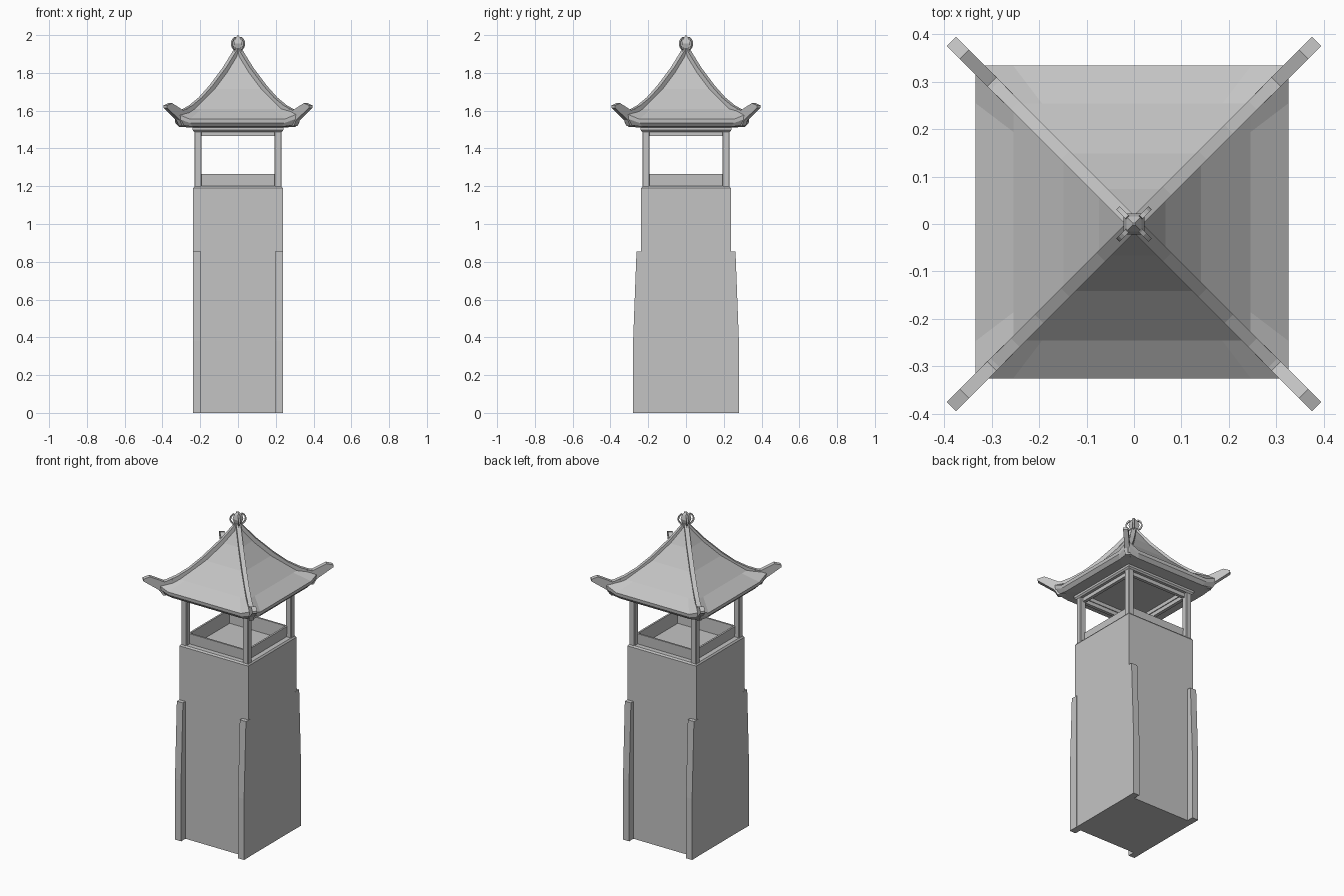
import bpy, bmesh, math
from mathutils import Matrix, Vector

cube = bpy.data.objects.get("Cube")
if cube:
    bpy.data.objects.remove(cube, do_unlink=True)

stone = bpy.data.materials.new("grey_stone")
stone.use_nodes = True
grey = (0.55, 0.55, 0.55, 1)
stone.diffuse_color = grey
stone.node_tree.nodes["Principled BSDF"].inputs["Base Color"].default_value = grey


def finish(name, bm):
    bmesh.ops.recalc_face_normals(bm, faces=bm.faces)
    mesh = bpy.data.meshes.new(name)
    bm.to_mesh(mesh)
    bm.free()
    mesh.materials.append(stone)
    ob = bpy.data.objects.new(name, mesh)
    bpy.context.collection.objects.link(ob)
    return ob


def square_ring(r, z_mid, z_corner):
    """Square outline with a lifted corner and two points along each side."""
    pts = []
    for k in range(4):
        turn = Matrix.Rotation(k * math.pi / 2, 3, 'Z')
        for t, z in ((-1, z_corner), (-0.76, z_mid), (0.76, z_mid)):
            pts.append(turn @ Vector((t * r, -r, z)))
    return pts


def loft(name, rows, closed=False):
    """Join square outlines given as (half width, height[, corner height])."""
    bm = bmesh.new()
    rings = [[bm.verts.new(p) for p in square_ring(row[0], row[1], row[-1])] for row in rows]
    pairs = list(zip(rings, rings[1:]))
    if closed:
        pairs.append((rings[-1], rings[0]))
    else:
        bm.faces.new(rings[0])
        bm.faces.new(rings[-1])
    for a, b in pairs:
        n = len(a)
        for i in range(n):
            j = (i + 1) % n
            bm.faces.new((a[i], a[j], b[j], b[i]))
    return finish(name, bm)


def slab(name, profile, width, angle=0.0, offset=0.0):
    """Extrude an upright (distance, height) profile sideways, then turn it."""
    bm = bmesh.new()
    face = bm.faces.new([bm.verts.new((s, offset - width / 2, z)) for s, z in profile])
    out = bmesh.ops.extrude_face_region(bm, geom=[face])
    bmesh.ops.translate(bm, vec=(0, width, 0),
                        verts=[v for v in out["geom"] if isinstance(v, bmesh.types.BMVert)])
    bmesh.ops.rotate(bm, verts=bm.verts, matrix=Matrix.Rotation(angle, 3, 'Z'))
    return finish(name, bm)


# Tower body with ledge, low parapet and sunken floor
loft("tower_body", [(0.237, 0), (0.237, 1.19), (0.23, 1.2), (0.2, 1.2),
                    (0.203, 1.265), (0.192, 1.265), (0.19, 1.18)])

# Tapered buttresses at both ends of the front and back
buttress = [(0.22, 0), (0.28, 0), (0.28, 0.38), (0.262, 0.855), (0.22, 0.855)]
for face, angle in (("front", -math.pi / 2), ("back", math.pi / 2)):
    for side in (-1, 1):
        slab(f"{face}_buttress", buttress, 0.042, angle, side * 0.217)

# Corner posts
for sx in (-1, 1):
    for sy in (-1, 1):
        bm = bmesh.new()
        bmesh.ops.create_cube(bm, size=1, matrix=Matrix.Translation((sx * 0.212, sy * 0.212, 1.35))
                              @ Matrix.Diagonal((0.038, 0.038, 0.32, 1)))
        upright = [e for e in bm.edges if abs(e.verts[0].co.z - e.verts[1].co.z) > 0.1]
        bmesh.ops.bevel(bm, geom=upright, offset=0.004, segments=1, affect='EDGES')
        finish("corner_post", bm)

# Beams under the roof
loft("lower_beam", [(0.215, 1.465), (0.215, 1.495), (0.195, 1.495), (0.195, 1.465)], True)
loft("upper_beam", [(0.232, 1.488), (0.24, 1.497), (0.24, 1.52), (0.19, 1.52), (0.19, 1.488)], True)

# Curved roof with lifted eave corners and a closed underside
roof = loft("roof", [(0.012, 1.915), (0.07, 1.815), (0.145, 1.715), (0.25, 1.61), (0.33, 1.555, 1.588),
                     (0.328, 1.535, 1.562), (0.31, 1.515, 1.525), (0.24, 1.51)])
roof.location = (-0.004, 0.004, 0)

# Hip ribs and upturned horns along the four diagonals
D = math.sqrt(2)
curve = [(0.01, 1.915), (0.07, 1.817), (0.145, 1.717), (0.2, 1.655), (0.25, 1.614), (0.3, 1.586)]
rib = [(r * D, z + 0.014) for r, z in curve] + [(r * D, z - 0.02) for r, z in reversed(curve)]
horn = [(r * D, z) for r, z in ((0.265, 1.612), (0.3, 1.602), (0.358, 1.64), (0.385, 1.628),
                                (0.385, 1.615), (0.318, 1.55), (0.305, 1.518), (0.265, 1.518))]
for k in range(4):
    angle = math.pi / 4 + k * math.pi / 2
    slab("hip_rib", rib, 0.026, angle)
    slab("eave_horn", horn, 0.028, angle)

# Finial bud with four curled straps
loft("finial", [(0.024, 1.885), (0.02, 1.915), (0.014, 1.925), (0.022, 1.955),
                (0.016, 1.98), (0.002, 2.0)])
arc = [math.radians(-75 + 150 * i / 8) for i in range(9)]
strap = [(0.012 + 0.036 * math.cos(a), 1.955 + 0.036 * math.sin(a)) for a in arc]
strap += [(0.012 + 0.028 * math.cos(a), 1.955 + 0.028 * math.sin(a)) for a in reversed(arc)]
for k in range(4):
    slab("finial_strap", strap, 0.01, math.pi / 4 + k * math.pi / 2)
